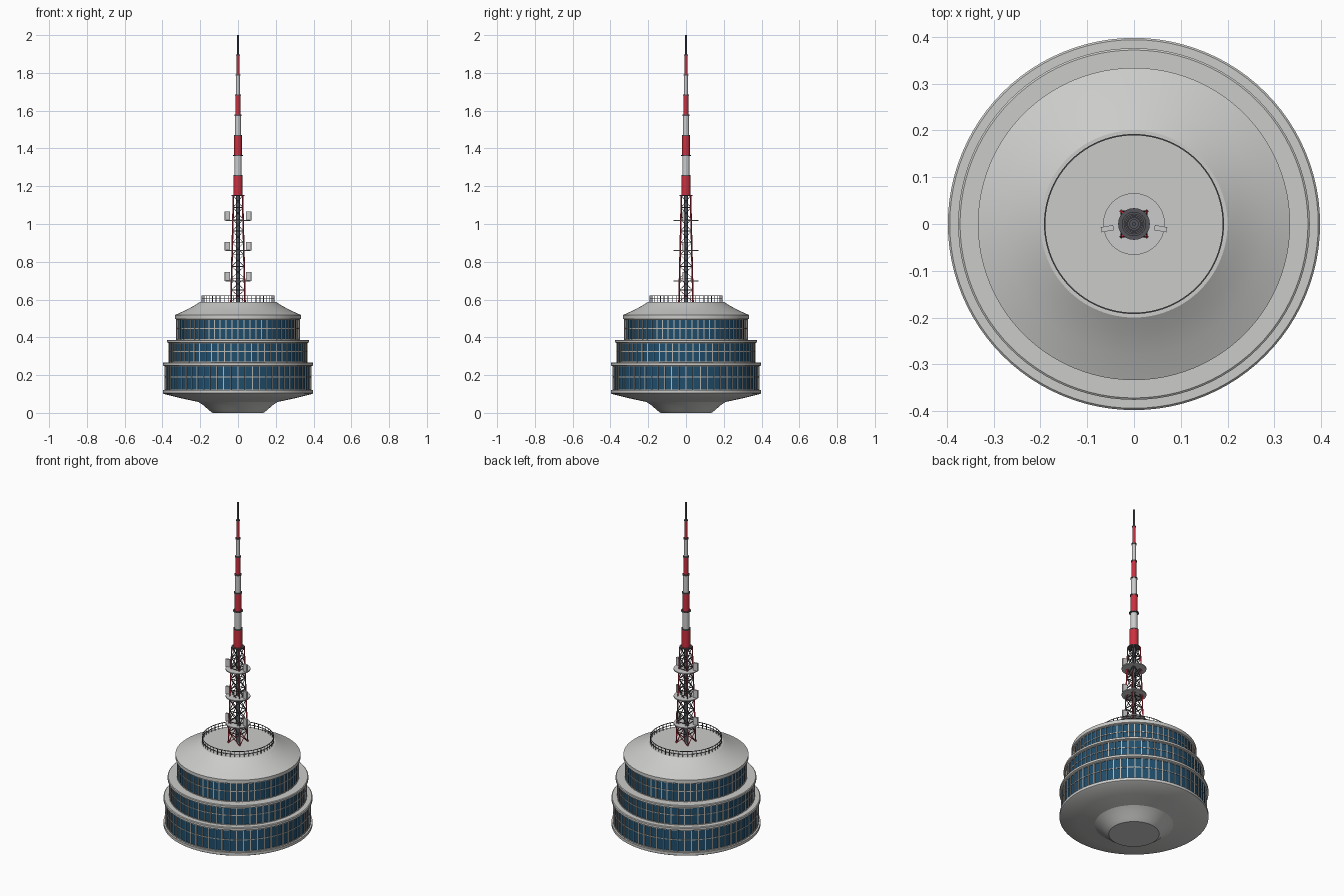
import bpy, math
from mathutils import Vector

if "Cube" in bpy.data.objects:
    bpy.data.objects.remove(bpy.data.objects["Cube"])


def material(name, rgb):
    m = bpy.data.materials.new(name)
    m.use_nodes = True
    m.diffuse_color = (*rgb, 1)
    m.node_tree.nodes["Principled BSDF"].inputs["Base Color"].default_value = (*rgb, 1)
    return m


CONCRETE = material("pale concrete", (0.6, 0.6, 0.59))
GLASS = material("blue glass", (0.014, 0.075, 0.15))
FRAME = material("window frame grey", (0.5, 0.48, 0.44))
RED = material("mast red", (0.6, 0.03, 0.05))
WHITE = material("mast white", (0.6, 0.6, 0.6))
STEEL = material("dark steel", (0.09, 0.09, 0.1))


def mesh_object(name, verts, faces, mat, smooth=False):
    me = bpy.data.meshes.new(name)
    me.from_pydata(verts, [], faces)
    me.materials.append(mat)
    ob = bpy.data.objects.new(name, me)
    bpy.context.collection.objects.link(ob)
    if smooth:
        bpy.ops.object.select_all(action="DESELECT")
        bpy.context.view_layer.objects.active = ob
        ob.select_set(True)
        bpy.ops.object.shade_smooth_by_angle(angle=math.radians(20))
    return ob


def lathe(name, profile, mat, n=96, smooth=True):
    """Revolve a bottom-to-top (radius, height) profile and cap both ends."""
    verts = [(r * math.cos(math.tau * i / n), r * math.sin(math.tau * i / n), z)
             for r, z in profile for i in range(n)]
    faces = [(k * n + i, k * n + (i + 1) % n, (k + 1) * n + (i + 1) % n, (k + 1) * n + i)
             for k in range(len(profile) - 1) for i in range(n)]
    faces.append(tuple(reversed(range(n))))
    faces.append(tuple(range(len(verts) - n, len(verts))))
    return mesh_object(name, verts, faces, mat, smooth)


def disc(name, r, z0, z1, mat, n=96):
    return lathe(name, [(r, z0), (r, z1)], mat, n)


def bars(name, segments, width, mat, depth=None):
    """One mesh of square bars between point pairs, turned to face outward."""
    verts, faces = [], []
    depth = depth or width
    for a, b in segments:
        a, b = Vector(a), Vector(b)
        d = (b - a).normalized()
        mid = (a + b) / 2
        out = Vector((mid.x, mid.y, 0))
        out = out - d * out.dot(d)
        if out.length < 1e-4:
            out = d.orthogonal()
        v = out.normalized() * depth / 2
        u = d.cross(v).normalized() * width / 2
        k = len(verts)
        for p in (a, b):
            verts += [p + u + v, p - u + v, p - u - v, p + u - v]
        faces += [(k + i, k + (i + 1) % 4, k + 4 + (i + 1) % 4, k + 4 + i) for i in range(4)]
        faces += [(k + 3, k + 2, k + 1, k), (k + 4, k + 5, k + 6, k + 7)]
    return mesh_object(name, verts, faces, mat)


def box(name, centre, size, mat):
    x, y, z = centre
    h = size[2] / 2
    return bars(name, [((x, y, z - h), (x, y, z + h))], size[1], mat, size[0])


def polar(r, a, z):
    return (r * math.cos(a), r * math.sin(a), z)


def ring_path(r, z, n):
    pts = [polar(r, math.tau * i / n, z) for i in range(n)]
    return list(zip(pts, pts[1:] + pts[:1]))


# Pod base, slab ledges and roof
lathe("pod_base", [(0.135, 0), (0.155, 0.015), (0.18, 0.038), (0.21, 0.058),
                   (0.3, 0.077), (0.392, 0.1), (0.398, 0.104), (0.398, 0.12)], CONCRETE)
lathe("lower_ledge", [(0.39, 0.248), (0.398, 0.252), (0.398, 0.264), (0.394, 0.268)], CONCRETE)
lathe("middle_ledge", [(0.368, 0.37), (0.376, 0.373), (0.376, 0.384), (0.372, 0.387)], CONCRETE)
lathe("roof", [(0.328, 0.495), (0.334, 0.498), (0.334, 0.518), (0.28, 0.542),
               (0.235, 0.566), (0.2, 0.588)], CONCRETE)

# Glazed storeys with mullions and a middle transom
PANES = 64
for label, r, z0, z1, rail in (("lower", 0.386, 0.12, 0.25, 0.19),
                               ("middle", 0.364, 0.266, 0.372, 0.325),
                               ("upper", 0.323, 0.385, 0.497, 0.447)):
    lathe(label + "_glazing", [(r, z0), (r, z1)], GLASS, PANES, smooth=False)
    bars(label + "_mullions", [(polar(r, math.tau * i / PANES, z0), polar(r, math.tau * i / PANES, z1))
                               for i in range(PANES)], 0.005, FRAME, 0.008)
    for z in (z0 + 0.003, rail, z1 - 0.003):
        bars(label + "_transom", ring_path(r, z, PANES), 0.004, FRAME, 0.006)

# Roof railing
bars("railing_posts", [(polar(0.191, math.tau * i / 48, 0.587), polar(0.191, math.tau * i / 48, 0.62))
                       for i in range(48)], 0.0025, STEEL)
for z in (0.604, 0.62):
    bars("railing_rail", ring_path(0.191, z, 96), 0.003, STEEL)

# Tapering lattice mast
BASE, TOP = 0.588, 1.15
CORNERS = ((1, 1), (-1, 1), (-1, -1), (1, -1))


def corner(c, z):
    half = 0.037 + (0.024 - 0.037) * (z - BASE) / (TOP - BASE)
    return (c[0] * half, c[1] * half, z)


bars("lattice_legs", [(corner(c, BASE), corner(c, TOP)) for c in CORNERS], 0.006, RED)
BAYS = 9
levels = [BASE + (TOP - BASE) * i / BAYS for i in range(BAYS + 1)]
sides = list(zip(CORNERS, CORNERS[1:] + CORNERS[:1]))
diagonals, struts = [], []
for lo, hi in zip(levels, levels[1:]):
    for a, b in sides:
        diagonals += [(corner(a, lo), corner(b, hi)), (corner(b, lo), corner(a, hi))]
        struts.append((corner(a, hi), corner(b, hi)))
bars("base_braces", diagonals[:8], 0.003, RED)
bars("lattice_braces", diagonals[8:], 0.003, STEEL)
bars("lattice_struts", struts, 0.0035, STEEL)
disc("cable_shaft", 0.01, BASE, TOP, STEEL, 12)

# Service platforms with panel aerials on both sides
for z in (0.7, 0.86, 1.02):
    disc("service_platform", 0.066, z - 0.004, z + 0.002, WHITE, 48)
    for s in (-1, 1):
        box("panel_aerial", (s * 0.057, -0.01, z + 0.022), (0.027, 0.011, 0.046), WHITE)

# Stepped red and white aerial with flanges
STEP = (1.895 - TOP) / 7
for i, r in enumerate((0.024, 0.019, 0.02, 0.016, 0.013, 0.01, 0.008)):
    z = TOP + i * STEP
    disc("aerial_section", r, z, z + STEP, WHITE if i % 2 else RED, 24)
    disc("aerial_flange", 0.034 if i == 0 else r + 0.006, z - 0.003, z + 0.003, STEEL, 24)
disc("top_flange", 0.01, 1.892, 1.898, STEEL, 24)
disc("tip_rod", 0.0045, 1.895, 2.0, STEEL, 12)
